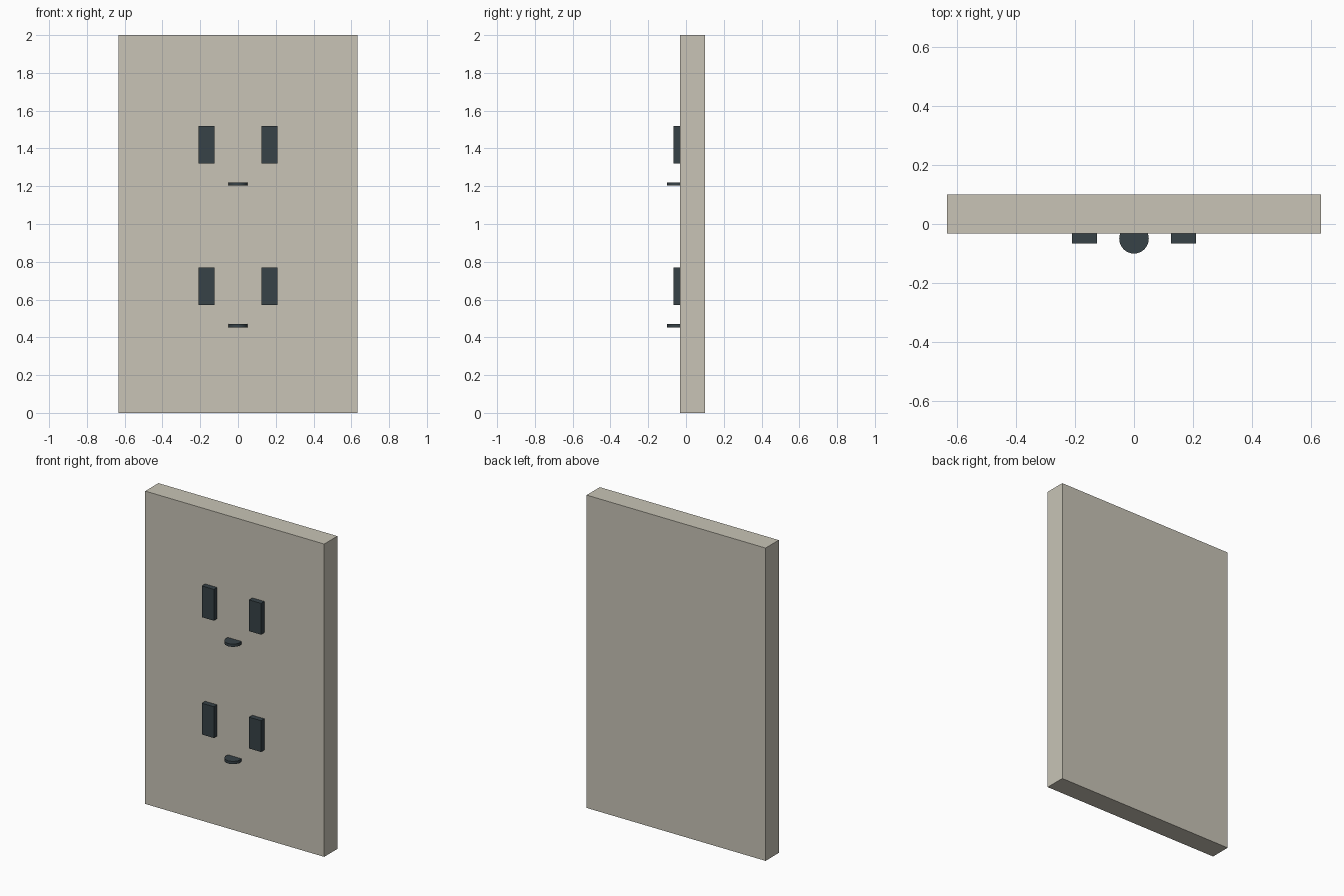
import bpy

cube = bpy.data.objects.get("Cube")
if cube:
    bpy.data.objects.remove(cube, do_unlink=True)


def make_material(name, color):
    mat = bpy.data.materials.new(name)
    mat.use_nodes = True
    mat.diffuse_color = color
    mat.node_tree.nodes["Principled BSDF"].inputs["Base Color"].default_value = color
    return mat


ivory = make_material("warm ivory", (0.578, 0.552, 0.468, 1))
slate = make_material("dark slate", (0.038, 0.054, 0.063, 1))


def finish(name, mat):
    obj = bpy.context.object
    obj.name = name
    obj.data.materials.append(mat)
    bpy.ops.object.transform_apply(location=False, rotation=False, scale=True)
    return obj


def box(name, center, size, mat):
    bpy.ops.mesh.primitive_cube_add(size=1, location=center)
    bpy.context.object.scale = size
    return finish(name, mat)


# Wall plate
box("wall_plate", (0, 0.0335, 1), (1.266, 0.133, 2), ivory)

# Two outlets, each with a pair of slots and a small ground disc
for level, z in (("lower", 0.67), ("upper", 1.42)):
    for side, sign in (("left", 1), ("right", -1)):
        box(f"{level}_{side}_slot", (sign * 0.167, -0.033, z), (0.085, 0.067, 0.2), slate)
    bpy.ops.mesh.primitive_cylinder_add(
        vertices=32, radius=0.05, depth=0.018, location=(0, -0.05, z - 0.208))
    disc = finish(f"{level}_ground_disc", slate)
    bpy.ops.object.shade_smooth_by_angle()
